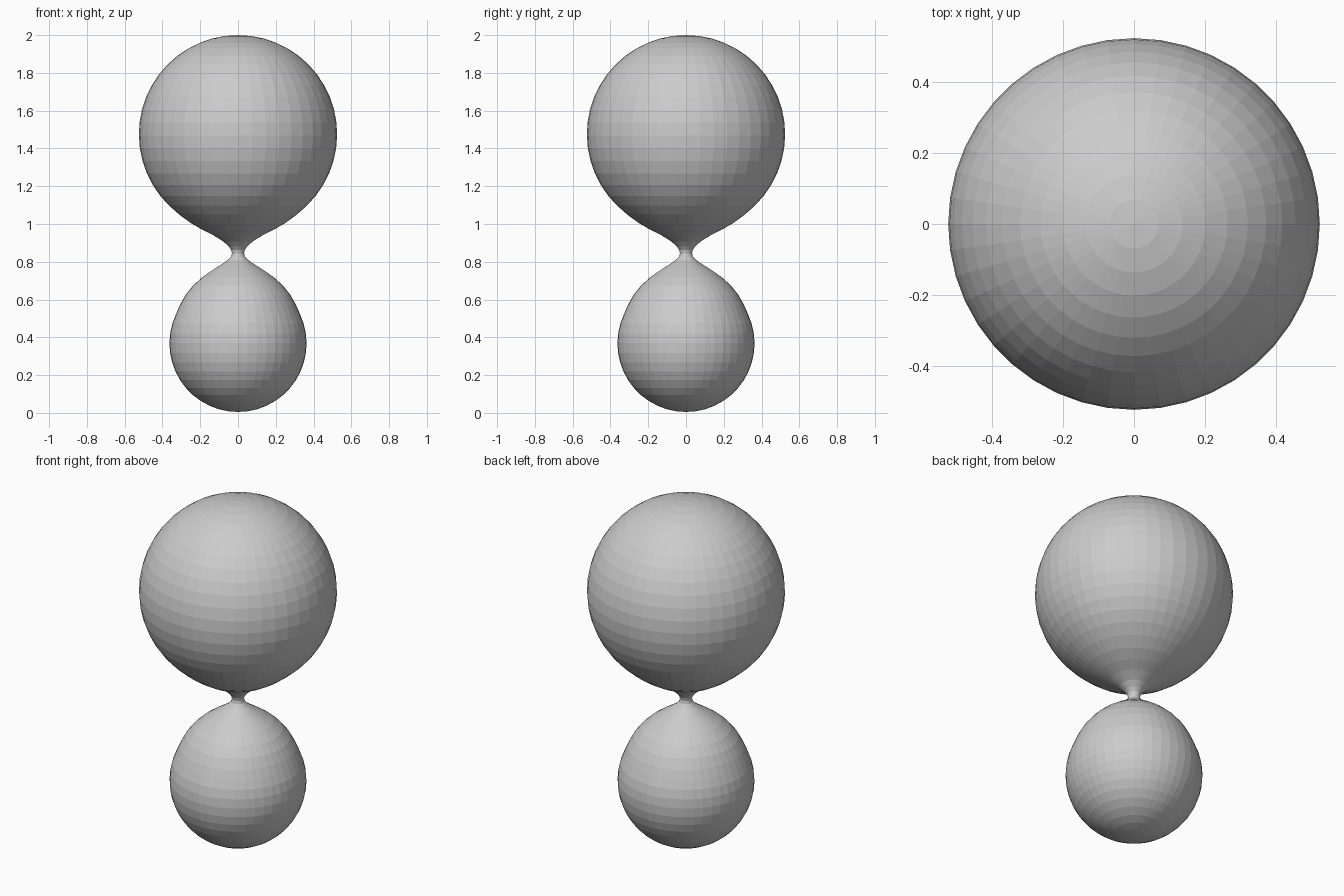
import bpy, bmesh, math

if "Cube" in bpy.data.objects:
    bpy.data.objects.remove(bpy.data.objects["Cube"])

SEGMENTS = 44

grey = bpy.data.materials.new("plain_grey")
grey.diffuse_color = (0.6, 0.6, 0.6, 1)
grey.use_nodes = True
grey.node_tree.nodes["Principled BSDF"].inputs["Base Color"].default_value = grey.diffuse_color


def arc(cz, r, a0, a1, n):
    """Profile points on a ball, angles measured up from the equator."""
    return [(r * math.cos(math.radians(a0 + (a1 - a0) * i / n)),
             cz + r * math.sin(math.radians(a0 + (a1 - a0) * i / n)))
            for i in range(n + 1)]


# Profile from bottom to top: small ball, pinched neck, large ball
profile = arc(0.368, 0.363, -90, 25, 14)
profile += [(0.308, 0.57), (0.277, 0.625), (0.237, 0.675), (0.187, 0.72),
            (0.132, 0.758), (0.085, 0.788), (0.053, 0.81), (0.036, 0.828),
            (0.032, 0.845), (0.036, 0.863), (0.05, 0.882), (0.078, 0.908),
            (0.13, 0.94), (0.19, 0.97), (0.25, 1.005), (0.31, 1.049)]
profile += arc(1.475, 0.525, -46, 90, 18)

# Revolve the profile into one closed skin
bm = bmesh.new()
verts = [bm.verts.new((r, 0, z)) for r, z in profile]
edges = [bm.edges.new(pair) for pair in zip(verts, verts[1:])]
bmesh.ops.spin(bm, geom=verts + edges, cent=(0, 0, 0), axis=(0, 0, 1),
               angle=2 * math.pi, steps=SEGMENTS, use_merge=True)
bmesh.ops.remove_doubles(bm, verts=bm.verts, dist=0.0005)
bmesh.ops.recalc_face_normals(bm, faces=bm.faces)

mesh = bpy.data.meshes.new("joined_blobs")
bm.to_mesh(mesh)
bm.free()
mesh.materials.append(grey)
blobs = bpy.data.objects.new("joined_blobs", mesh)
bpy.context.collection.objects.link(blobs)
